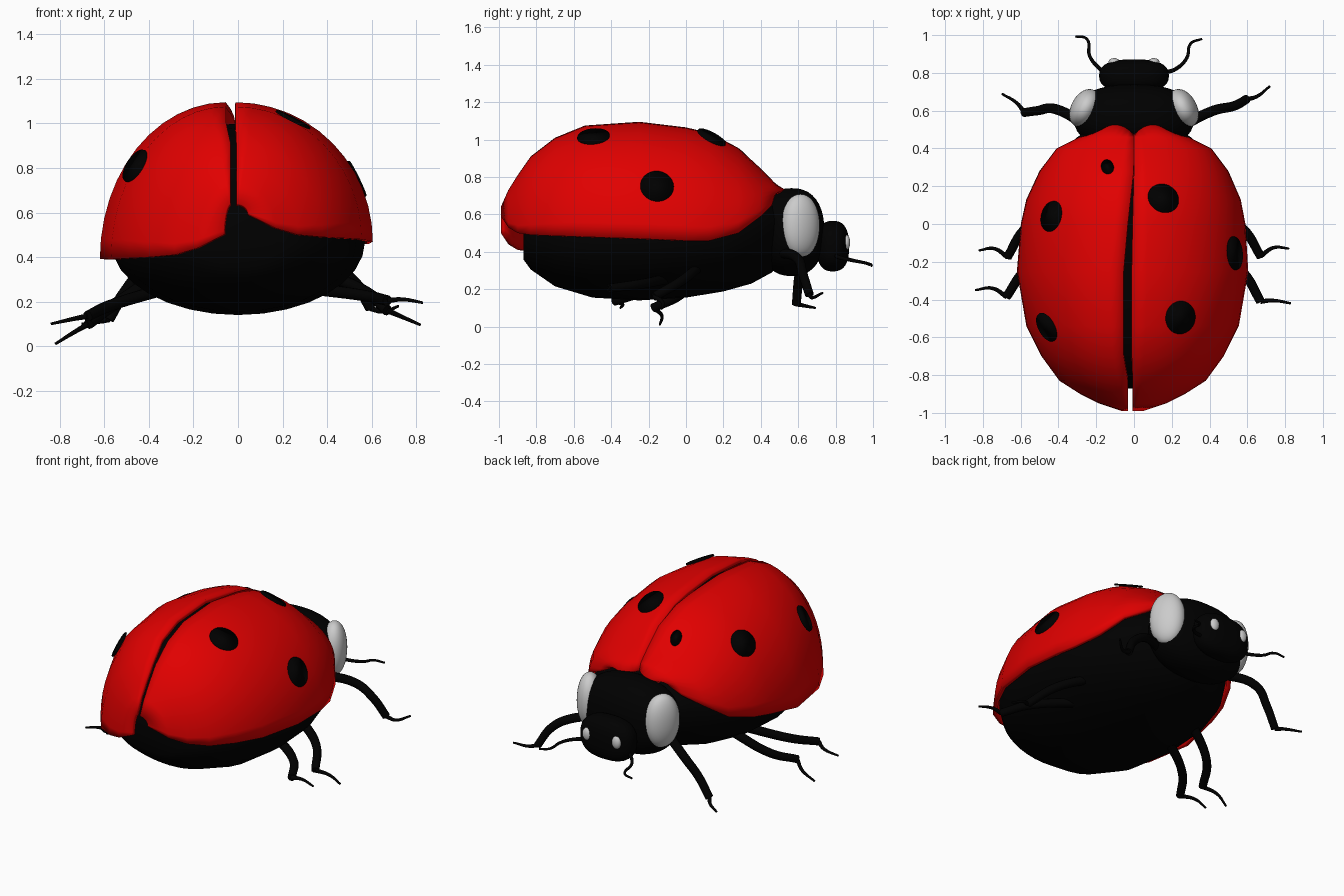
import bpy, bmesh, math
from mathutils import Vector
from mathutils.bvhtree import BVHTree

if "Cube" in bpy.data.objects:
    bpy.data.objects.remove(bpy.data.objects["Cube"])


def material(name, color):
    m = bpy.data.materials.new(name)
    m.diffuse_color = color
    m.use_nodes = True
    m.node_tree.nodes["Principled BSDF"].inputs["Base Color"].default_value = m.diffuse_color
    return m


RED = material("red", (0.75, 0.0, 0.0, 1))
BLACK = material("black", (0.0, 0.0, 0.0, 1))


def finish(name, bm, mat=None, angle=60):
    mesh = bpy.data.meshes.new(name)
    bm.to_mesh(mesh)
    bm.free()
    ob = bpy.data.objects.new(name, mesh)
    bpy.context.collection.objects.link(ob)
    if mat:
        mesh.materials.append(mat)
    bpy.ops.object.select_all(action='DESELECT')
    ob.select_set(True)
    bpy.context.view_layer.objects.active = ob
    bpy.ops.object.shade_smooth_by_angle(angle=math.radians(angle))
    return ob


def loft(rings, closed):
    bm = bmesh.new()
    rows = [[bm.verts.new(p) for p in r] for r in rings]
    n = len(rows[0])
    for a, b in zip(rows, rows[1:]):
        for i in range(n if closed else n - 1):
            j = (i + 1) % n
            bm.faces.new((a[i], a[j], b[j], b[i]))
    if closed:
        bm.faces.new(rows[0])
        bm.faces.new(rows[-1])
    bmesh.ops.recalc_face_normals(bm, faces=bm.faces)
    if not closed and sum(f.normal.z * f.calc_area() for f in bm.faces) < 0:
        bmesh.ops.reverse_faces(bm, faces=bm.faces)
    return bm


def blob(name, center, radii, mat=None, power=1.0, rot=0.0):
    # rounded box-like ball; power below 1 makes it squarer
    bm = bmesh.new()
    bmesh.ops.create_uvsphere(bm, u_segments=32, v_segments=20, radius=1)
    for v in bm.verts:
        v.co = Vector([math.copysign(abs(c) ** power, c) * r if abs(c) > 1e-5 else 0
                       for c, r in zip(v.co, radii)])
    ob = finish(name, bm, mat)
    ob.location = center
    ob.rotation_euler.z = rot
    return ob


def tube(name, pts, r0, r1):
    # tapered bent tube through points
    cu = bpy.data.curves.new(name, 'CURVE')
    cu.dimensions = '3D'
    cu.bevel_depth = 1
    cu.bevel_resolution = 3
    cu.resolution_u = 6
    cu.use_fill_caps = True
    sp = cu.splines.new('BEZIER')
    sp.bezier_points.add(len(pts) - 1)
    for i, (bp, p) in enumerate(zip(sp.bezier_points, pts)):
        bp.co = p
        bp.handle_left_type = bp.handle_right_type = 'AUTO'
        bp.radius = r0 + (r1 - r0) * i / (len(pts) - 1)
    cu.materials.append(BLACK)
    ob = bpy.data.objects.new(name, cu)
    bpy.context.collection.objects.link(ob)


# wing cases: stations of y, half width, top z, rim z
SHELL = [(-0.99, 0.05, 0.64, 0.59), (-0.95, 0.17, 0.73, 0.53), (-0.9, 0.27, 0.81, 0.5),
         (-0.83, 0.38, 0.91, 0.49), (-0.7, 0.475, 1.01, 0.485), (-0.54, 0.555, 1.075, 0.48),
         (-0.25, 0.605, 1.095, 0.47), (0.0, 0.59, 1.065, 0.46), (0.13, 0.565, 1.035, 0.46),
         (0.28, 0.5, 0.955, 0.5), (0.4, 0.41, 0.845, 0.59), (0.46, 0.29, 0.785, 0.65),
         (0.51, 0.2, 0.74, 0.7)]
trees = {}
for side, name in ((1, "right_wing_case"), (-1, "left_wing_case")):
    rings = []
    for y, w, t, b in SHELL:
        open_ = min(1, max(0, (0.3 - y) / 0.5))
        x0 = (-0.012 if side > 0 else -0.055) * open_
        if y < -0.8:
            x0 *= 0.6
        if side < 0:
            w += 0.015 * open_
            b -= 0.09 * min(1, max(0, (0.1 - y) / 0.4))
        ring = []
        for k in range(13):
            a = math.pi / 2 * k / 12
            x = side * w * math.cos(a)
            # scalloped front edge
            dy = 0.015 - 0.05 * (abs(x) / 0.1 - 1) ** 2 if y > 0.5 else 0
            ring.append((x + x0 * (1 - math.cos(a)), y + dy, b + (t - b) * math.sin(a)))
        rings.append(ring)
    bm = loft(rings, False)
    trees[side] = BVHTree.FromBMesh(bm)
    case = finish(name, bm, RED, 40)
    sol = case.modifiers.new("thickness", 'SOLIDIFY')
    sol.thickness = 0.025
    sol.offset = -1

# abdomen: fills the wing cases and bulges below
BODY = [(-0.87, 0.2, 0.63, 0.36), (-0.83, 0.3, 0.78, 0.305), (-0.7, 0.44, 0.92, 0.215),
        (-0.5, 0.53, 0.98, 0.155), (-0.25, 0.57, 1.0, 0.14), (0.0, 0.56, 0.98, 0.155),
        (0.2, 0.5, 0.9, 0.188), (0.35, 0.41, 0.79, 0.23), (0.46, 0.3, 0.69, 0.29), (0.53, 0.2, 0.6, 0.38)]
rings = []
for y, w, t, b in BODY:
    zc = 0.47 + max(0, y - 0.2) * 0.3
    ring = []
    for k in range(32):
        a = math.tau * k / 32
        s = math.sin(a)
        ring.append((w * math.cos(a), y, zc + s * (t - zc if s > 0 else zc - b)))
    rings.append(ring)
finish("abdomen", loft(rings, True), BLACK)

# spots: thin discs resting on the wing cases
for i, (x, y, rx, ry) in enumerate([(0.155, 0.135, 0.085, 0.085), (0.53, -0.155, 0.09, 0.09),
                                    (0.245, -0.495, 0.088, 0.088), (-0.435, 0.04, 0.083, 0.083),
                                    (-0.46, -0.545, 0.083, 0.083), (-0.14, 0.3, 0.033, 0.05)]):
    hit, nor, _, _ = trees[1 if x > 0 else -1].ray_cast(Vector((x, y, 3)), Vector((0, 0, -1)))
    bm = bmesh.new()
    bmesh.ops.create_cone(bm, cap_ends=True, segments=32, radius1=1, radius2=0.97, depth=0.008)
    ob = finish("spot_%d" % (i + 1), bm, BLACK, 30)
    ob.scale = (rx, ry, 1)
    ob.location = hit + nor * 0.005
    ob.rotation_euler = nor.to_track_quat('Z', 'Y').to_euler()

# thorax, head, cheek patches and eyes
blob("thorax", (0, 0.565, 0.505), (0.32, 0.175, 0.235), BLACK, 0.85)
blob("head", (0, 0.785, 0.43), (0.185, 0.087, 0.135), BLACK, 0.78)
for s, n in ((1, "right"), (-1, "left")):
    blob(n + "_cheek_patch", (s * 0.258, 0.612, 0.54), (0.075, 0.108, 0.168), None, 0.95, s * 0.5)
    blob(n + "_eye", (s * 0.105, 0.858, 0.45), (0.03, 0.02, 0.04))

# antennae
tube("right_antenna", [(0.15, 0.8, 0.38), (0.22, 0.82, 0.37), (0.28, 0.88, 0.355),
                       (0.3, 0.955, 0.34), (0.36, 0.98, 0.33)], 0.012, 0.006)
tube("left_antenna", [(-0.15, 0.8, 0.38), (-0.19, 0.83, 0.37), (-0.235, 0.89, 0.355),
                      (-0.25, 0.98, 0.335), (-0.31, 0.993, 0.325)], 0.012, 0.006)

# legs: thick limb points, then thin foot points
LEGS = {
    "right_front": ([(0.22, 0.5, 0.4), (0.42, 0.6, 0.36), (0.53, 0.625, 0.28), (0.595, 0.66, 0.17)],
                    [(0.65, 0.675, 0.155), (0.72, 0.73, 0.18)]),
    "left_front": ([(-0.22, 0.5, 0.4), (-0.42, 0.61, 0.34), (-0.51, 0.6, 0.24), (-0.58, 0.59, 0.12)],
                   [(-0.62, 0.64, 0.11), (-0.7, 0.69, 0.1)]),
    "right_middle": ([(0.38, 0.08, 0.33), (0.58, -0.03, 0.24), (0.67, -0.17, 0.16)],
                     [(0.74, -0.125, 0.13), (0.82, -0.13, 0.095)]),
    "left_middle": ([(-0.38, 0.08, 0.3), (-0.58, -0.03, 0.17), (-0.67, -0.175, 0.1)],
                    [(-0.74, -0.13, 0.06), (-0.82, -0.14, 0.01)]),
    "right_hind": ([(0.32, -0.08, 0.26), (0.58, -0.26, 0.225), (0.67, -0.41, 0.205)],
                   [(0.74, -0.405, 0.21), (0.83, -0.42, 0.195)]),
    "left_hind": ([(-0.32, -0.08, 0.26), (-0.58, -0.25, 0.18), (-0.675, -0.385, 0.135)],
                  [(-0.75, -0.34, 0.12), (-0.84, -0.35, 0.1)]),
}
for name, (limb, foot) in LEGS.items():
    tube(name + "_leg", limb, 0.028, 0.024)
    tube(name + "_foot", [limb[-1]] + foot, 0.013, 0.006)
